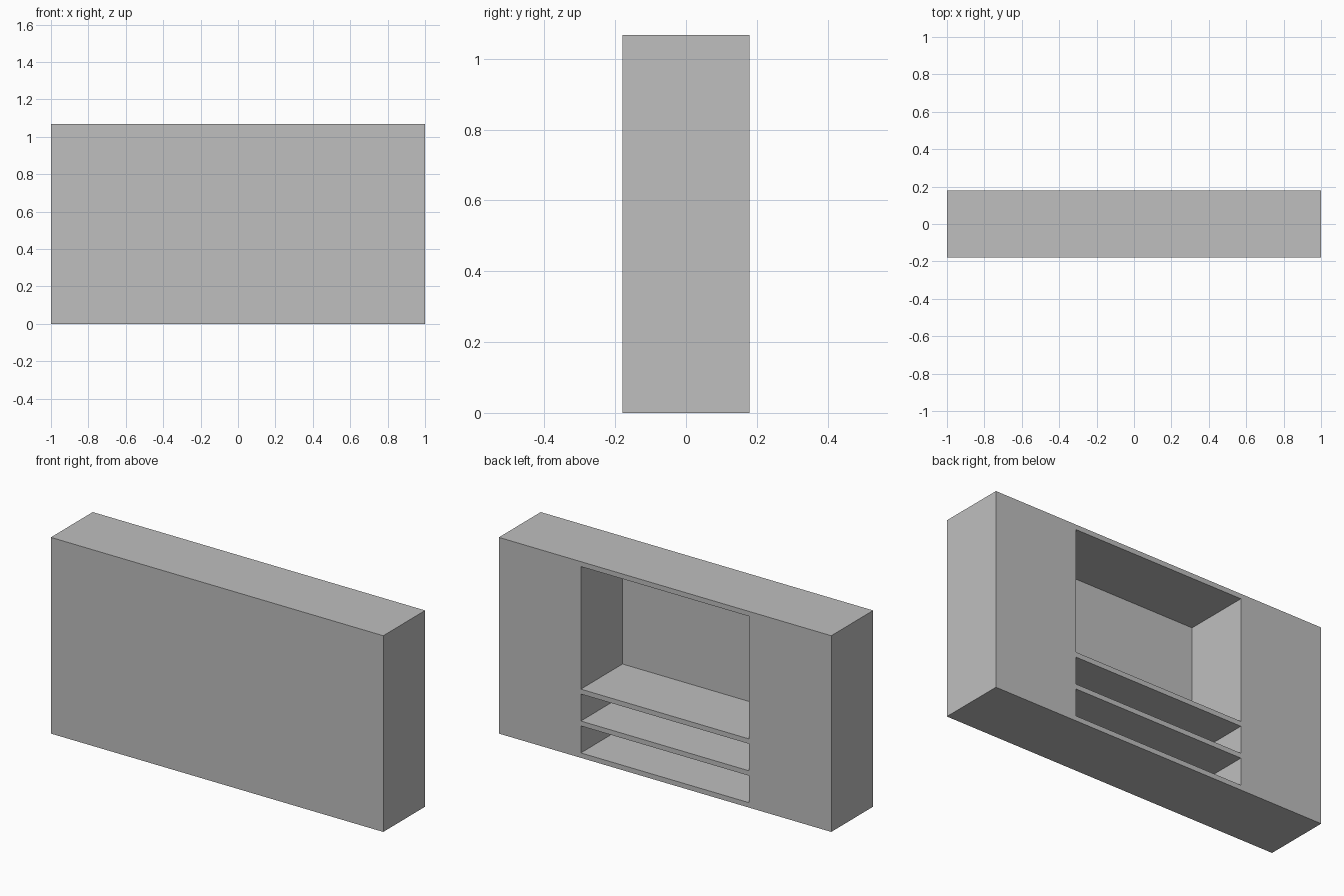
import bpy
import bmesh

cube = bpy.data.objects.get("Cube")
if cube:
    bpy.data.objects.remove(cube, do_unlink=True)

WIDTH, DEPTH, HEIGHT = 2.0, 0.36, 1.067
BOARD = 0.0267          # shelf and rim thickness
FRONT_SKIN = 0.002      # thin closing panel at the front
OPENING = 1.013         # width of the shelf bay
BAY_HEIGHTS = (0.1467, 0.1467, 0.6667)

grey = bpy.data.materials.new("plain grey")
grey.use_nodes = True
colour = (0.52, 0.52, 0.52, 1)
grey.diffuse_color = colour
grey.node_tree.nodes["Principled BSDF"].inputs["Base Color"].default_value = colour


def box(name, low, high):
    """Box object between two corners."""
    bm = bmesh.new()
    bmesh.ops.create_cube(bm, size=1)
    for v in bm.verts:
        v.co = [h if c > 0 else l for c, l, h in zip(v.co, low, high)]
    mesh = bpy.data.meshes.new(name)
    bm.to_mesh(mesh)
    bm.free()
    mesh.materials.append(grey)
    obj = bpy.data.objects.new(name, mesh)
    bpy.context.collection.objects.link(obj)
    return obj


# Cabinet body
body = box("cabinet_body", (-WIDTH / 2, -DEPTH / 2, 0), (WIDTH / 2, DEPTH / 2, HEIGHT))

# Shelf bays, stacked from the bottom and open to the back
cutters = []
z = BOARD
for height in BAY_HEIGHTS:
    cutter = box("bay_cutter", (-OPENING / 2, -DEPTH / 2 + FRONT_SKIN, z),
                 (OPENING / 2, DEPTH, z + height))
    cutter.hide_render = True
    cutters.append(cutter)
    cut = body.modifiers.new("bay", 'BOOLEAN')
    cut.operation = 'DIFFERENCE'
    cut.solver = 'EXACT'
    cut.object = cutter
    z += height + BOARD

# Apply the cuts and drop the cutters
bpy.context.view_layer.update()
depsgraph = bpy.context.evaluated_depsgraph_get()
finished = bpy.data.meshes.new_from_object(body.evaluated_get(depsgraph))
body.modifiers.clear()
body.data = finished
for cutter in cutters:
    bpy.data.objects.remove(cutter, do_unlink=True)
